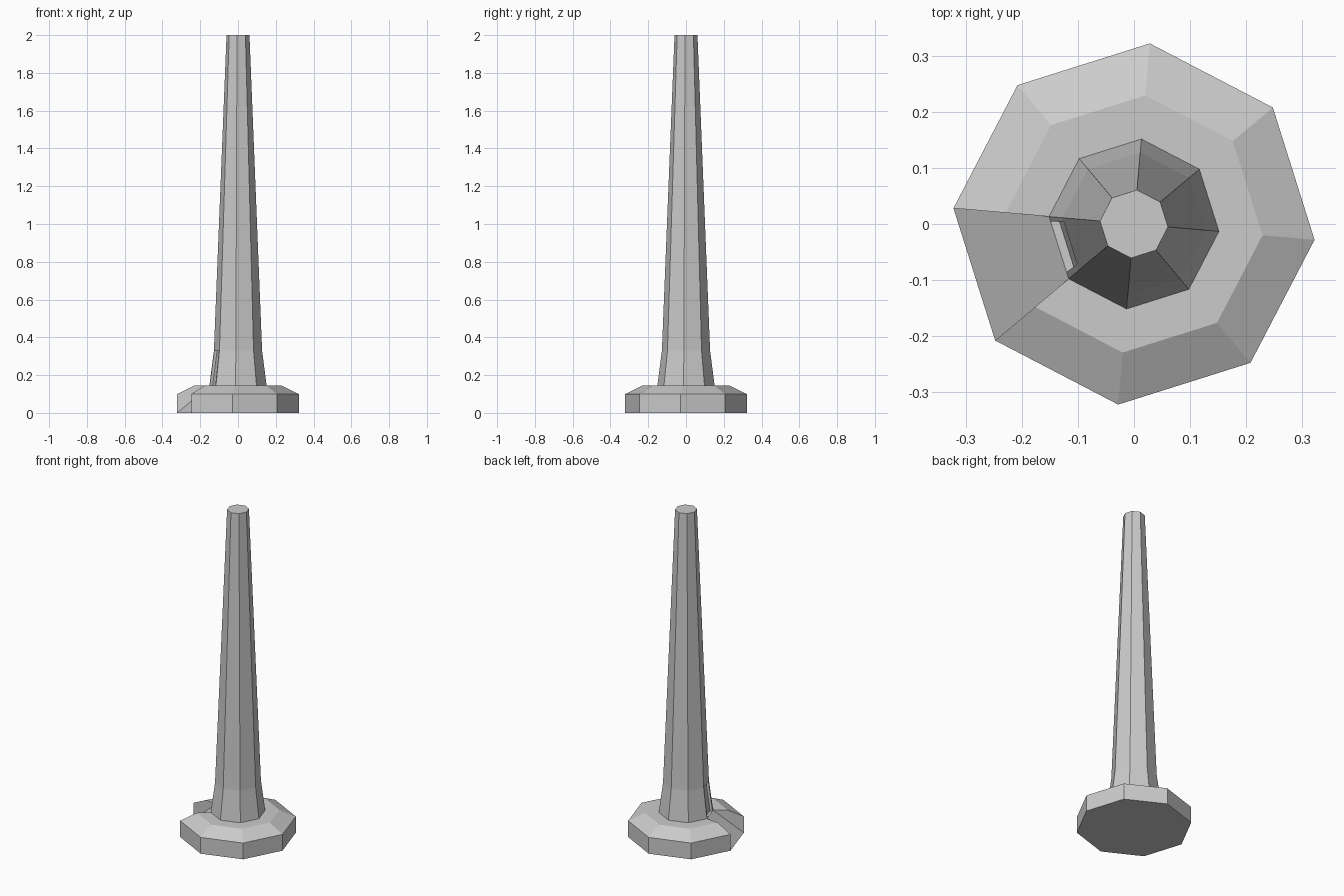
import bpy, bmesh
from math import sin, cos, radians
from mathutils import Vector

SIDES = 8
START = -5      # angle of the first corner, degrees
DOOR = 4        # sector holding the doorway and its ramp

old = bpy.data.objects.get("Cube")
if old:
    bpy.data.objects.remove(old, do_unlink=True)

stone = bpy.data.materials.new("grey_stone")
stone.use_nodes = True
stone.diffuse_color = (0.6, 0.6, 0.6, 1)
stone.node_tree.nodes["Principled BSDF"].inputs["Base Color"].default_value = (0.6, 0.6, 0.6, 1)


def ring(radius, z):
    """Corners of one octagonal level."""
    angles = [radians(START + 360 / SIDES * k) for k in range(SIDES)]
    return [Vector((radius * cos(a), radius * sin(a), z)) for a in angles]


def build(name, polygons):
    bm = bmesh.new()
    for poly in polygons:
        bm.faces.new([bm.verts.new(p) for p in poly])
    bmesh.ops.remove_doubles(bm, verts=bm.verts, dist=0.0005)
    bmesh.ops.recalc_face_normals(bm, faces=bm.faces)
    mesh = bpy.data.meshes.new(name)
    bm.to_mesh(mesh)
    bm.free()
    mesh.materials.append(stone)
    obj = bpy.data.objects.new(name, mesh)
    bpy.context.collection.objects.link(obj)


def band(low, high, k):
    n = (k + 1) % SIDES
    return [low[k], low[n], high[n], high[k]]


# Plinth: upright wall, bevelled shoulder and flat top, with one sector cut to a ramp
ground, rim, shoulder, foot = ring(0.323, 0), ring(0.323, 0.1), ring(0.23, 0.145), ring(0.152, 0.145)
levels = [ground, rim, shoulder, foot]
plinth = [ground[::-1], foot]
for k in range(SIDES):
    if k == DOOR:
        plinth.append(band(ground, foot, k))
    else:
        plinth += [band(a, b, k) for a, b in zip(levels, levels[1:])]
for k in (DOOR, DOOR + 1):      # cheek walls beside the ramp
    plinth.append([level[k] for level in levels])
build("plinth", plinth)

# Shaft: flared foot, long taper and cap, with the doorway sector left open
waist, top = ring(0.128, 0.33), ring(0.061, 2)
shaft = [top]
for k in range(SIDES):
    shaft.append(band(waist, top, k))
    if k != DOOR:
        shaft.append(band(foot, waist, k))

# Doorway: narrow jambs around a shallow recess
a, b, c, d = band(foot, waist, DOOR)
opening = [a.lerp(b, 0.08), a.lerp(b, 0.89), d.lerp(c, 0.89), d.lerp(c, 0.08)]
inward = -(a + b) * 0.5
inward.z = 0
inward = inward.normalized() * 0.015
back = [p + inward for p in opening]
shaft += [[a, opening[0], opening[3], d], [opening[1], b, c, opening[2]], back]
for i in range(4):
    j = (i + 1) % 4
    shaft.append([opening[i], opening[j], back[j], back[i]])
build("shaft", shaft)
